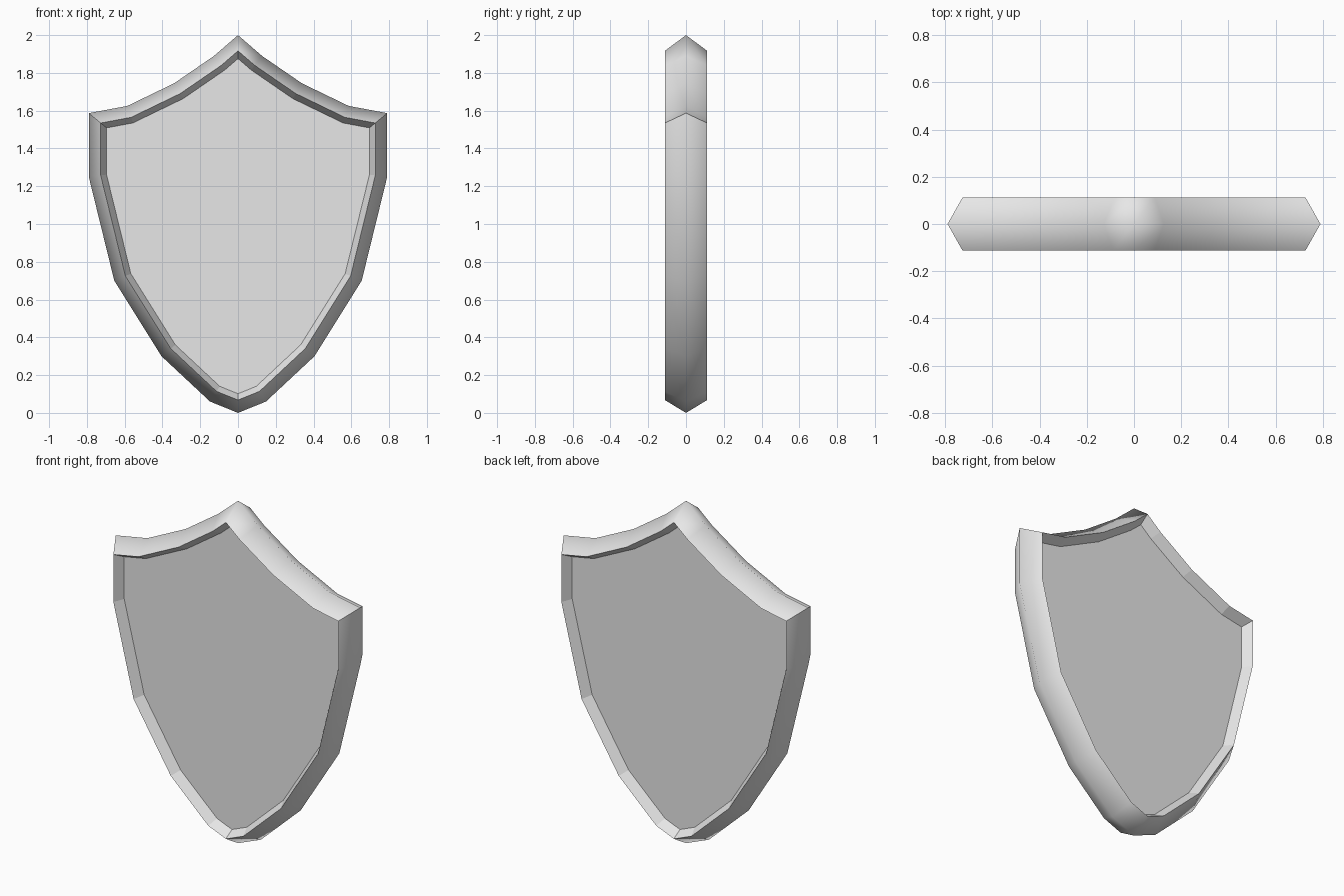
import bpy, bmesh
from mathutils import Vector

cube = bpy.data.objects.get("Cube")
if cube:
    bpy.data.objects.remove(cube, do_unlink=True)

# One flat colour for the whole shield
grey = bpy.data.materials.new("light_grey")
grey.use_nodes = True
grey.diffuse_color = (0.8, 0.8, 0.8, 1)
grey.node_tree.nodes["Principled BSDF"].inputs["Base Color"].default_value = (0.8, 0.8, 0.8, 1)

# Half of the outer silhouette, from the peak to the bottom tip (x, z)
half = [(0, 2), (0.127, 1.89), (0.338, 1.745), (0.586, 1.625), (0.79, 1.587),
        (0.79, 1.25), (0.655, 0.70), (0.405, 0.30), (0.148, 0.06), (0, 0)]
SHOULDER = 4
outline = [Vector(p) for p in half]
outline += [Vector((-x, z)) for x, z in reversed(half[1:-1])]
count = len(outline)


def inset(points, dist):
    """Move a clockwise outline inward by dist with mitred corners."""
    result = []
    for i, p in enumerate(points):
        a = (p - points[i - 1]).normalized()
        b = (points[(i + 1) % len(points)] - p).normalized()
        na, nb = Vector((a.y, -a.x)), Vector((b.y, -b.x))
        result.append(p + (na + nb) * dist / (1 + na.dot(nb)))
    return result


# Loops across the rim: front panel, front lip, outer ridge, back lip, back panel
PANEL, LIP = (-0.056, 0.094), (-0.112, 0.063)
sections = [PANEL, LIP, (0, 0), (-LIP[0], LIP[1]), (-PANEL[0], PANEL[1])]

bm = bmesh.new()
loops = [[bm.verts.new((p.x, y, p.y)) for p in inset(outline, dist)]
         for y, dist in sections]

# Rim bands: the outer bevels are smooth, the inner walls flat
for band in range(4):
    for i in range(count):
        j = (i + 1) % count
        face = bm.faces.new((loops[band][i], loops[band][j],
                             loops[band + 1][j], loops[band + 1][i]))
        face.smooth = band in (1, 2)

# Recessed panels on both sides
bm.faces.new(loops[0])
bm.faces.new(loops[-1])
bmesh.ops.recalc_face_normals(bm, faces=bm.faces)

# Crisp edges at the lips and the two shoulder corners
for lip in (loops[1], loops[3]):
    for i in range(count):
        bm.edges.get((lip[i], lip[(i + 1) % count])).smooth = False
for corner in (SHOULDER, count - SHOULDER):
    for band in (1, 2):
        bm.edges.get((loops[band][corner], loops[band + 1][corner])).smooth = False

mesh = bpy.data.meshes.new("shield")
bm.to_mesh(mesh)
bm.free()
mesh.materials.append(grey)
shield = bpy.data.objects.new("shield", mesh)
bpy.context.collection.objects.link(shield)
